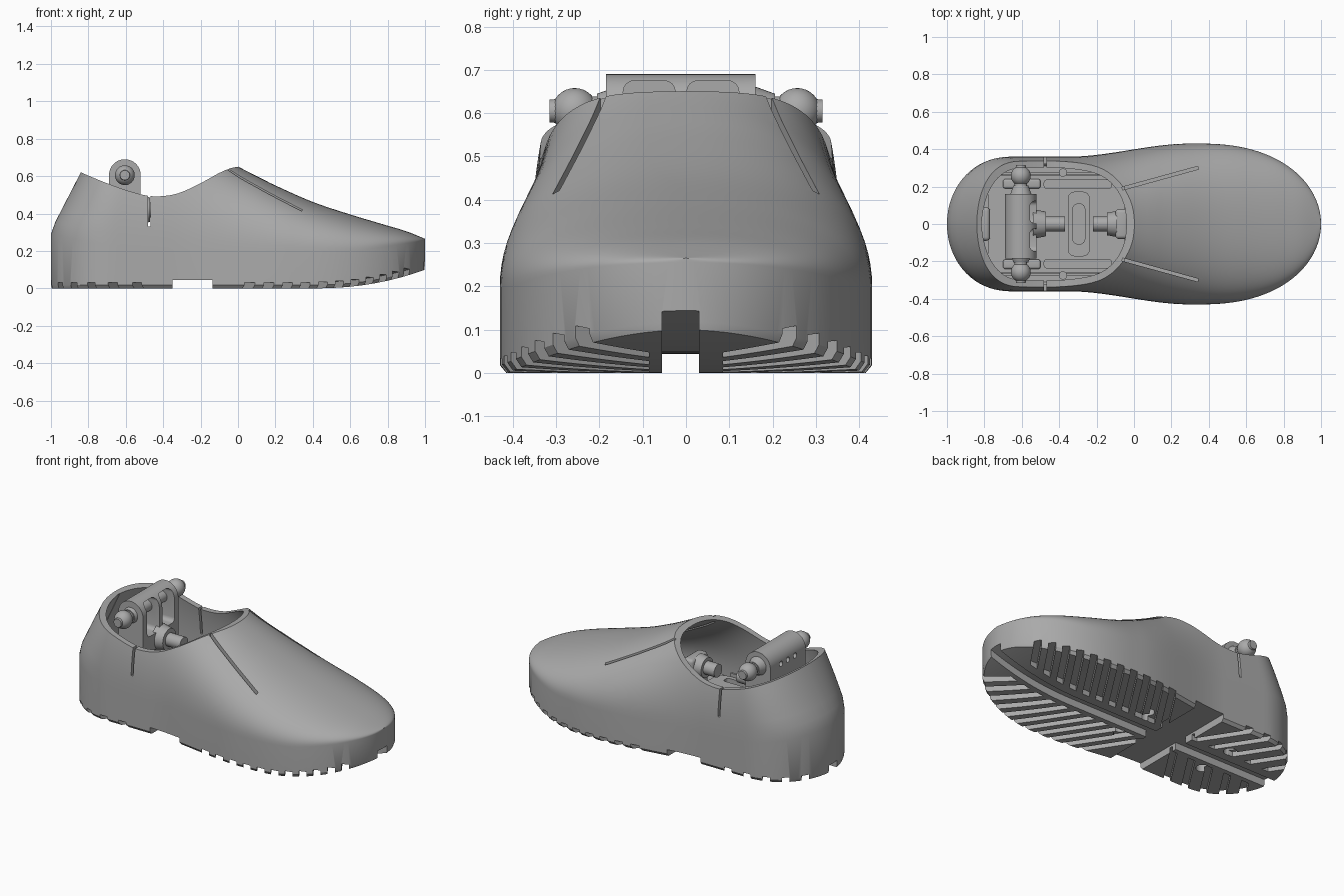
import bpy, bmesh, math
from mathutils import Matrix, Vector

cube = bpy.data.objects.get("Cube")
if cube:
    bpy.data.objects.remove(cube, do_unlink=True)

grey = bpy.data.materials.new("matte grey")
grey.use_nodes = True
grey.diffuse_color = (0.4, 0.4, 0.4, 1)
for node in grey.node_tree.nodes:
    if node.type == 'BSDF_PRINCIPLED':
        node.inputs["Base Color"].default_value = (0.4, 0.4, 0.4, 1)
        node.inputs["Roughness"].default_value = 0.6


# ---------- helpers ----------
def make(name, bm):
    bmesh.ops.recalc_face_normals(bm, faces=bm.faces[:])
    mesh = bpy.data.meshes.new(name)
    bm.to_mesh(mesh)
    bm.free()
    obj = bpy.data.objects.new(name, mesh)
    bpy.context.collection.objects.link(obj)
    obj.data.materials.append(grey)
    return obj


def add_prism(bm, lower, upper):
    """Solid between two matching loops."""
    a = [bm.verts.new(p) for p in lower]
    b = [bm.verts.new(p) for p in upper]
    n = len(a)
    bm.faces.new(a)
    bm.faces.new(b[::-1])
    for i in range(n):
        bm.faces.new((a[i], b[i], b[(i + 1) % n], a[(i + 1) % n]))


def side_prism(name, profile, y0, y1):
    bm = bmesh.new()
    add_prism(bm, [(x, y0, z) for x, z in profile], [(x, y1, z) for x, z in profile])
    return make(name, bm)


def box(name, x, y, z, bevel=0.0, edges='ALL', turn=0.0):
    bm = bmesh.new()
    size = Vector((x[1] - x[0], y[1] - y[0], z[1] - z[0]))
    mid = Vector((x[0] + x[1], y[0] + y[1], z[0] + z[1])) / 2
    bmesh.ops.create_cube(bm, size=1, matrix=Matrix.Diagonal(size.to_4d()))
    if bevel:
        axis = {'X': 0, 'Z': 2}.get(edges)
        chosen = [e for e in bm.edges if axis is None
                  or abs((e.verts[0].co - e.verts[1].co)[axis]) > 1e-4]
        bmesh.ops.bevel(bm, geom=chosen, offset=bevel, segments=4, profile=0.5, affect='EDGES')
    bmesh.ops.transform(bm, verts=bm.verts[:],
                        matrix=Matrix.Translation(mid) @ Matrix.Rotation(turn, 4, 'Z'))
    return make(name, bm)


def rod(name, start, end, r1, r2=None):
    bm = bmesh.new()
    a, b = Vector(start), Vector(end)
    turn = (b - a).to_track_quat('Z', 'Y').to_matrix().to_4x4()
    bmesh.ops.create_cone(bm, cap_ends=True, segments=32, radius1=r1, radius2=r2 or r1,
                          depth=(b - a).length, matrix=Matrix.Translation((a + b) / 2) @ turn)
    return make(name, bm)


def cut(target, cutter):
    cutter.hide_render = True
    mod = target.modifiers.new("cut", 'BOOLEAN')
    mod.operation, mod.solver, mod.object = 'DIFFERENCE', 'EXACT', cutter
    bpy.context.view_layer.objects.active = target
    bpy.ops.object.modifier_apply(modifier=mod.name)
    bpy.data.objects.remove(cutter, do_unlink=True)


def spline(pts, x):
    """Smooth curve through points sorted by x."""
    x = min(max(x, pts[0][0]), pts[-1][0])
    i = next(k for k in range(len(pts) - 1) if x <= pts[k + 1][0])

    def slope(k):
        a, b = pts[max(k - 1, 0)], pts[min(k + 1, len(pts) - 1)]
        return (b[1] - a[1]) / (b[0] - a[0])
    (xa, ya), (xb, yb) = pts[i], pts[i + 1]
    h = xb - xa
    t = (x - xa) / h
    return ((2*t**3 - 3*t*t + 1) * ya + (t**3 - 2*t*t + t) * h * slope(i)
            + (3*t*t - 2*t**3) * yb + (t**3 - t*t) * h * slope(i + 1))


# ---------- shoe body sections ----------
TOP = [(-1, 1.0), (-.6, .95), (-.3, .85), (-.1, .715), (0, .652), (.1, .6), (.2, .55),
       (.4, .462), (.6, .395), (.8, .335), (.9, .305), (1, .265)]
EDGE = [(-1, .29), (-.7, .23), (-.4, .21), (0, .2), (.6, .2), (.8, .225), (1, .255)]


def half_width(x):
    t = min(max((x + .35) / .65, 0), 1)
    w = .36 + .07 * t * t * (3 - 2 * t)
    if x > .35:
        w *= math.sqrt(max(0, 1 - ((x - .35) / .65) ** 2.3))
    if x < -.65:
        w *= math.sqrt(max(0, 1 - ((-.65 - x) / .35) ** 2.2))
    return w


def bottom(x):
    return .1 * max(0, (x - .4) / .6) ** 2.2


def body(name, inset=0.0, floor=None, stations=90, steps=22):
    bm = bmesh.new()
    rings = []
    for s in range(stations + 1):
        x = -math.cos(math.pi * s / stations)
        w = max(half_width(x) - inset, .01)
        top = spline(TOP, x) - inset
        edge = min(spline(EDGE, x), top - .01)
        low = bottom(x) if floor is None else floor
        half = [(w - min(.015, w * .4), low), (w, low + .018)]
        for k in range(steps + 1):
            a = math.pi / 2 * k / steps
            half.append((w * math.cos(a) ** .9, edge + (top - edge) * math.sin(a) ** .9))
        half[-1] = (0, top)
        loop = half + [(-y, z) for y, z in half[-2::-1]]
        ring = []
        for y, z in loop:
            px = x * (1 - 1.2 * inset)
            if px < -.5:          # heel leans forward above the sole wall
                px = -.5 + (px + .5) * (1 - 1.03 * max(0, z - .31))
            ring.append(bm.verts.new((px, y, z)))
        rings.append(ring)
    n = len(rings[0])
    for a, b in zip(rings, rings[1:]):
        for i in range(n):
            bm.faces.new((a[i], a[(i + 1) % n], b[(i + 1) % n], b[i]))
    m = n // 2
    for r in (rings[0], rings[-1]):
        for i in range(m - 1):
            bm.faces.new((r[i], r[i + 1], r[n - 2 - i], r[n - 1 - i]))
        bm.faces.new((r[m - 1], r[m], r[m + 1]))
    return make(name, bm)


shell = body("shoe_shell")
cut(shell, body("foot_cavity", inset=.036, floor=.17))

# collar opening
COLLAR = [(-.95, .675), (-.84, .62), (-.65, .543), (-.5, .498), (-.42, .492), (-.32, .508),
          (-.2, .562), (-.1, .617), (-.04, .642), (.01, .652)]
rim = [(-.95 + .96 * i / 40, spline(COLLAR, -.95 + .96 * i / 40)) for i in range(41)]
cut(shell, side_prism("collar_cutter", [(-1.3, .8)] + rim + [(.03, 1.3), (-1.3, 1.3)], -1, 1))

# side slits and vamp slits
for s in (-1, 1):
    cut(shell, box("side_slit", (-.482, -.468), sorted((s * .24, s * .5)), (.33, .6)))
    cut(shell, box("vamp_slit", (-.07, .35), (s * .245 - .008, s * .245 + .008), (.34, .8),
                   turn=s * math.atan2(.11, .4)))

# sole channels
xs = [-1.1 + .05 * i for i in range(45)]
cut(shell, side_prism("long_channel", [(-1.1, -.1), (1.1, -.1)]
                      + [(x, bottom(x) + .044) for x in xs[::-1]], -.055, .03))
cut(shell, box("waist_channel", (-.35, -.135), (-.6, .6), (-.1, .044)))

# slanted tread grooves, fanning forward at the toe and backward at the heel
treads = bmesh.new()
rows = [(.07 + .095 * k, .65, .42) for k in range(11)] + [(-.54 - .13 * k, -.65, .36) for k in range(5)]
for s in (-1, 1):
    for exit_x, lean, ref in rows:
        ends = []
        for y in (.085, .5):
            x = exit_x + lean * (y - ref)
            z = bottom(x) + .032
            ends.append([(x - .025, s * y, -.05), (x + .025, s * y, -.05),
                         (x + .025, s * y, z), (x - .025, s * y, z)])
        add_prism(treads, *ends)
cut(shell, make("tread_cutter", treads))

# screw holes under the sole
for x in (0, -.6):
    for s in (-1, 1):
        cut(shell, rod("screw_hole", (x, s * .12, -.1), (x, s * .12, .09), .038))

# ---------- inner mechanism ----------
plate = box("foot_plate", (-.78, -.05), (-.26, .26), (.165, .25), .07, 'Z')
cut(plate, box("centre_slot", (-.35, -.24), (-.17, .17), (.2, .3), .03, 'Z'))
for s in (-1, 1):
    cut(plate, box("plate_pocket", (-.48, -.12), sorted((s * .19, s * .235)), (.22, .3), .015, 'Z'))
    box("plate_pad_rear", (-.7, -.5), sorted((s * .19, s * .24)), (.24, .27), .012)
    rod("plate_post", (-.38, s * .275, .165), (-.38, s * .275, .29), .022)
    box("side_rail", (-.74, -.12), sorted((s * .262, s * .275)), (.165, .27))
box("slot_bridge", (-.33, -.26), (-.11, .11), (.19, .245), .03, 'Z')
box("heel_wedge", (-.84, -.77), (-.09, .09), (.165, .3), .02)

# upright bracket with rounded top
arc = [(-.605 + .085 * math.cos(math.pi * i / 24), .605 + .085 * math.sin(math.pi * i / 24))
       for i in range(25)]
bracket = side_prism("upright_bracket", [(-.52, .24)] + arc + [(-.69, .24)], -.185, .16)
for y0 in (-.145, .002):
    for z in ((.47, .675), (.28, .37)):
        cut(bracket, box("window", (-.615, -.45), (y0, y0 + .12), z, .025, 'X'))
for y in (-.08, -.012, .056):
    cut(bracket, rod("peg_hole", (-.72, y, .6), (-.66, y, .6), .016))

# cross pin with ball ends
rod("cross_pin", (-.605, -.24, .605), (-.605, .24, .605), .034)
for s in (-1, 1):
    rod("pin_collar", (-.605, s * .15, .605), (-.605, s * .205, .605), .06, .04)
    bm = bmesh.new()
    bmesh.ops.create_uvsphere(bm, u_segments=32, v_segments=16, radius=.053,
                              matrix=Matrix.Translation((-.605, s * .257, .605)))
    make("pin_ball", bm)
    rod("pin_cap", (-.605, s * .28, .605), (-.605, s * .315, .605), .03, .026)

# facing plungers at rear and front
rod("rear_socket", (-.54, 0, .42), (-.47, 0, .42), .08, .065)
rod("rear_plunger", (-.48, 0, .42), (-.37, 0, .42), .04)
box("front_mount", (-.1, -.03), (-.08, .08), (.24, .47), .02)
rod("front_socket", (-.145, 0, .41), (-.09, 0, .41), .06, .07)
rod("front_plunger", (-.22, 0, .41), (-.13, 0, .41), .04)

# smooth shading with sharp edges kept
for obj in [o for o in bpy.context.scene.objects if o.type == 'MESH']:
    obj.data.materials.clear()
    obj.data.materials.append(grey)
    bpy.ops.object.select_all(action='DESELECT')
    obj.select_set(True)
    bpy.context.view_layer.objects.active = obj
    bpy.ops.object.shade_smooth_by_angle(angle=math.radians(30))
